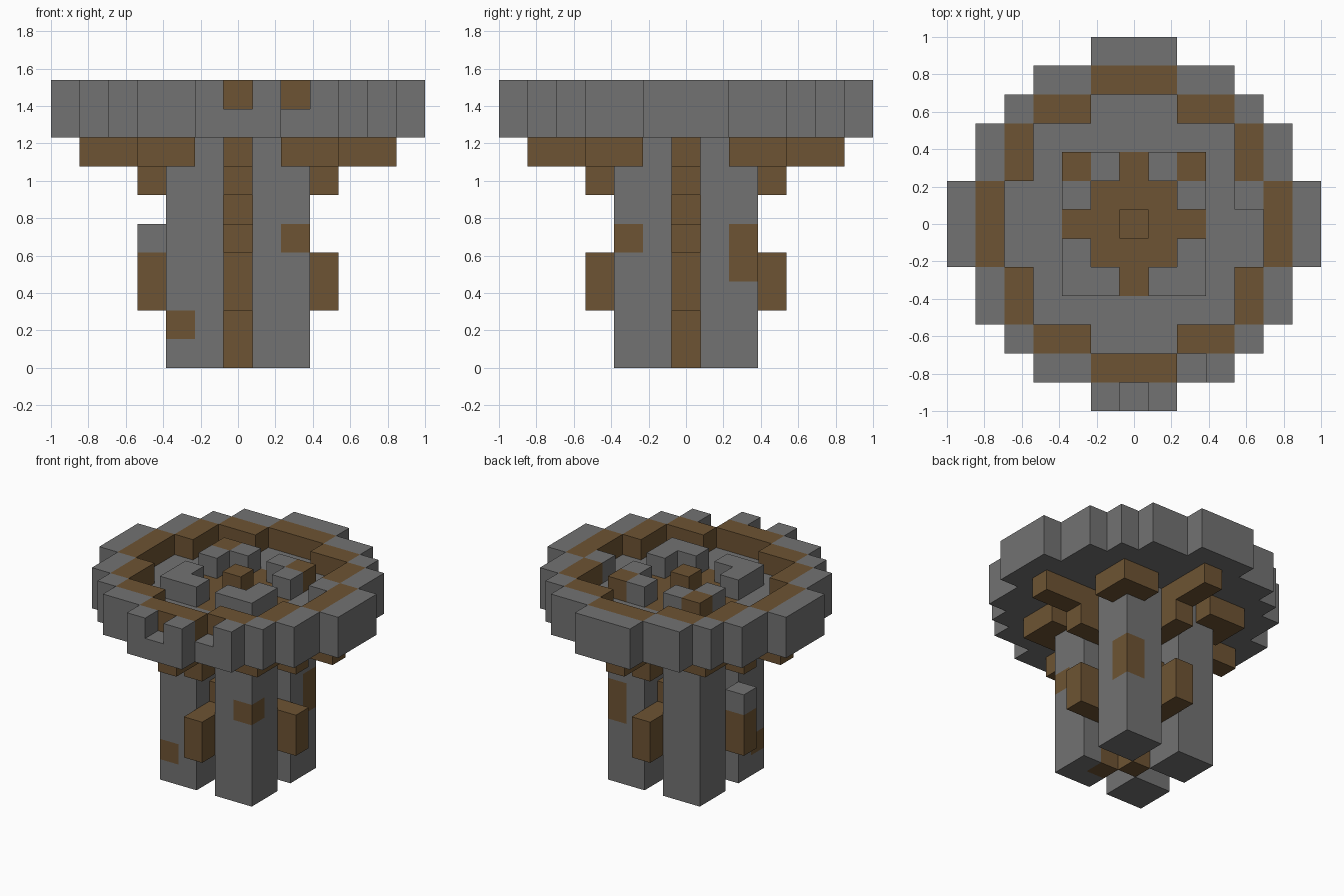
import bpy
import bmesh
from mathutils import Vector

cube = bpy.data.objects.get("Cube")
if cube:
    bpy.data.objects.remove(cube, do_unlink=True)

U = 2 / 13          # edge of one block


def material(name, rgb):
    m = bpy.data.materials.new(name)
    m.use_nodes = True
    m.diffuse_color = (*rgb, 1)
    bsdf = m.node_tree.nodes["Principled BSDF"]
    bsdf.inputs["Base Color"].default_value = (*rgb, 1)
    bsdf.inputs["Roughness"].default_value = 0.9
    return m


MATS = [material("stone_grey", (0.17, 0.17, 0.17)),
        material("timber_brown", (0.155, 0.088, 0.033))]
STONE, TIMBER = 0, 1
blocks = {}         # block position -> (part, colour)


def span(a, b):
    return range(min(a, b), max(a, b) + 1)


def fill(part, colour, xs, ys, zs):
    for x in xs:
        for y in ys:
            for z in zs:
                blocks[x, y, z] = (part, colour)


def recolour(colour, *cells):
    for c in cells:
        blocks[c] = (blocks[c][0], colour)


def inside(x, y, half_widths):
    """Stepped round outline: half width of each row."""
    return abs(y) < len(half_widths) and abs(x) <= half_widths[abs(y)]


OUTER = [6, 6, 5, 5, 4, 3, 1]
RIM = [5, 5, 4, 4, 3, 1]
FLOOR = [4, 4, 3, 3, 1]
QUARTERS = [(sx, sy) for sx in (-1, 1) for sy in (-1, 1)]
SIDES = [(1, 0), (-1, 0), (0, 1), (0, -1)]

# Round platform with a parapet and a timber walkway ring
for x in span(-6, 6):
    for y in span(-6, 6):
        if inside(x, y, OUTER):
            blocks[x, y, 8] = ("platform_floor", STONE)
            if not inside(x, y, RIM):
                blocks[x, y, 9] = ("parapet", STONE)
            elif not inside(x, y, FLOOR):
                blocks[x, y, 9] = ("rim_ring", TIMBER)
blocks[4, 1, 9] = ("rim_ring", STONE)
for gap in ((0, -6, 9), (2, -5, 9)):
    del blocks[gap]

# Four square pillars, corbels under the floor and corner walls above it
for sx, sy in QUARTERS:
    fill("pillars", STONE, span(sx, 2 * sx), span(sy, 2 * sy), span(0, 7))
    fill("corner_corbels", TIMBER, span(2 * sx, 3 * sx), span(2 * sy, 3 * sy), [7])
    blocks[2 * sx, 2 * sy, 7] = ("pillars", STONE)
    for cx, cy in ((2, 2), (1, 2), (2, 1)):
        blocks[cx * sx, cy * sy, 9] = ("corner_walls", STONE)
recolour(TIMBER, (2, 2, 9), (-2, 2, 9))
recolour(TIMBER, (2, -2, 4), (2, 2, 3), (2, 2, 4), (-2, -2, 1), (1, -1, 0))

# Timber inlay in the floor
for x in span(-2, 2):
    for y in span(-2, 2):
        if max(abs(x), abs(y)) < 2 or x * y == 0:
            recolour(TIMBER, (x, y, 8))

# Central post and the brackets reaching out between the pillars
fill("central_post", TIMBER, [0], [0], span(0, 9))
for dx, dy in SIDES:
    for z, reach in ((2, 3), (3, 3), (4, 1), (6, 3), (7, 5)):
        fill("brackets", TIMBER, span(dx, reach * dx), span(dy, reach * dy), [z])
blocks[-3, 0, 4] = ("bracket_cap", STONE)


def build(part):
    """Mesh the exposed sides of all blocks of one part."""
    bm = bmesh.new()
    for cell, (owner, colour) in blocks.items():
        if owner != part:
            continue
        c = Vector(cell)
        for axis in range(3):
            for s in (-1, 1):
                n = Vector((0, 0, 0))
                n[axis] = s
                if tuple(int(v) for v in c + n) in blocks:
                    continue
                a = Vector((0, 0, 0))
                a[(axis + 1) % 3] = 1
                b = n.cross(a)
                mid = c + Vector((0, 0, 0.5)) + n / 2
                ring = [(a + b) / 2, (b - a) / 2, (-a - b) / 2, (a - b) / 2]
                f = bm.faces.new([bm.verts.new((mid + r) * U) for r in ring])
                f.material_index = colour
    bmesh.ops.remove_doubles(bm, verts=bm.verts[:], dist=U / 100)
    bmesh.ops.dissolve_limit(bm, angle_limit=0.01, verts=bm.verts[:],
                             edges=bm.edges[:], delimit={'MATERIAL'})
    me = bpy.data.meshes.new(part)
    bm.to_mesh(me)
    bm.free()
    for m in MATS:
        me.materials.append(m)
    bpy.context.collection.objects.link(bpy.data.objects.new(part, me))


for part in sorted({owner for owner, _ in blocks.values()}):
    build(part)
